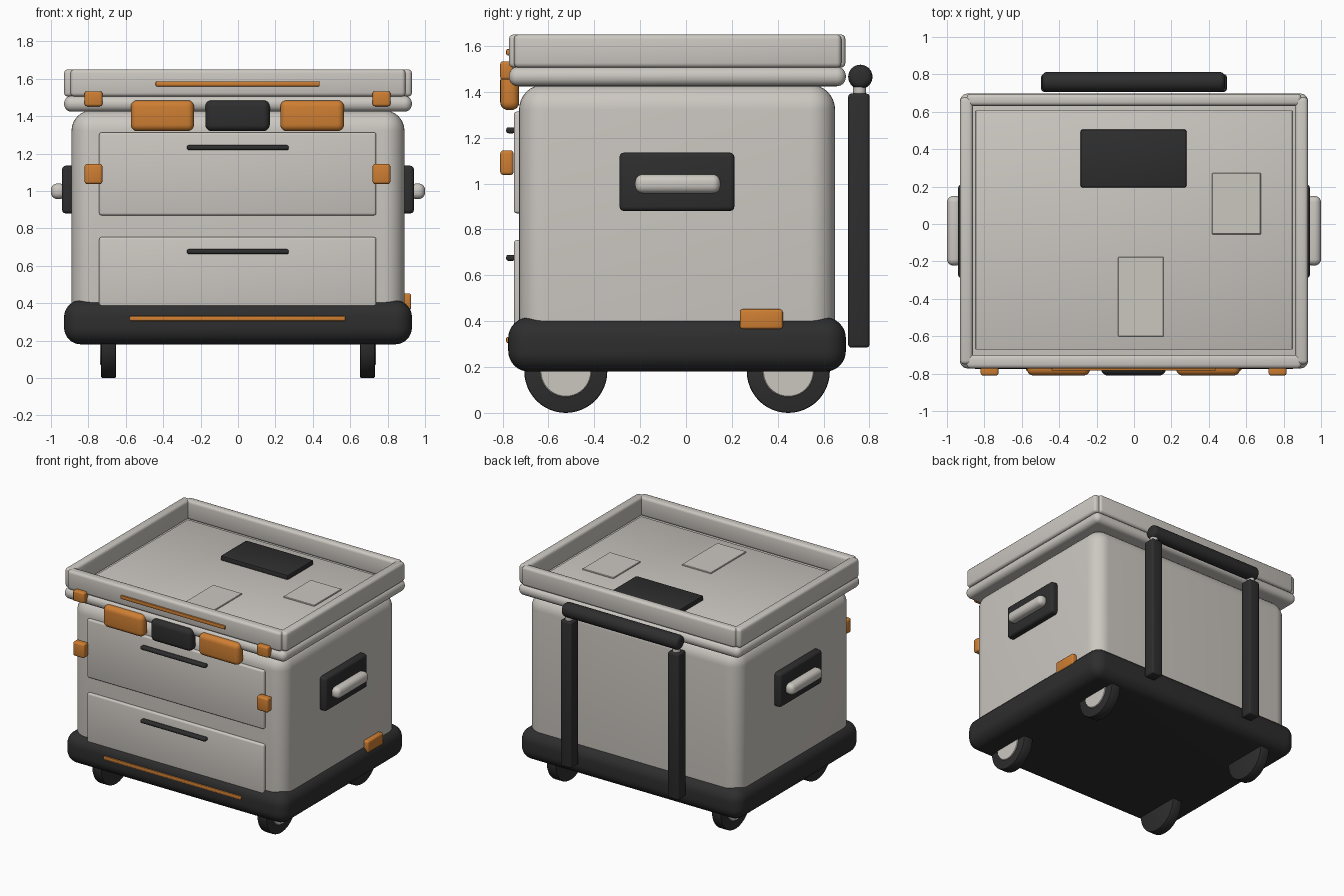
import bpy, bmesh, math
from mathutils import Matrix

if "Cube" in bpy.data.objects:
    bpy.data.objects.remove(bpy.data.objects["Cube"])


def material(name, rgb):
    m = bpy.data.materials.new(name)
    m.diffuse_color = (*rgb, 1)
    m.use_nodes = True
    m.node_tree.nodes["Principled BSDF"].inputs["Base Color"].default_value = m.diffuse_color
    return m


LIGHT = material("warm_grey", (0.60, 0.57, 0.53))
DARK = material("charcoal", (0.027, 0.027, 0.028))
ORANGE = material("orange", (0.62, 0.21, 0.032))


def finish(name, bm, mat):
    mesh = bpy.data.meshes.new(name)
    bm.to_mesh(mesh)
    bm.free()
    mesh.materials.append(mat)
    ob = bpy.data.objects.new(name, mesh)
    bpy.context.collection.objects.link(ob)
    bpy.context.view_layer.objects.active = ob
    bpy.ops.object.select_all(action='DESELECT')
    ob.select_set(True)
    bpy.ops.object.shade_smooth_by_angle(angle=math.radians(35))
    return ob


def box(name, x, y, z, mat, r=0.0, seg=3):
    """Rounded box given by its (min, max) range on each axis."""
    bm = bmesh.new()
    bmesh.ops.create_cube(bm, size=1)
    for v in bm.verts:
        v.co = [rng[0] if c < 0 else rng[1] for c, rng in zip(v.co, (x, y, z))]
    if r:
        bmesh.ops.bevel(bm, geom=bm.edges[:], offset=r, segments=seg,
                        profile=0.5, affect='EDGES', clamp_overlap=True)
    return finish(name, bm, mat)


def cylinder(name, centre, radius, length, axis, mat, r=0.0, sides=40, seg=3):
    """Cylinder along an axis with rounded rims."""
    bm = bmesh.new()
    bmesh.ops.create_cone(bm, cap_ends=True, segments=sides, radius1=radius,
                          radius2=radius, depth=length)
    if r:
        rims = [e for e in bm.edges if abs(e.verts[0].co.z - e.verts[1].co.z) < 1e-5]
        bmesh.ops.bevel(bm, geom=rims, offset=r, segments=seg,
                        profile=0.5, affect='EDGES')
    rot = {'X': Matrix.Rotation(math.pi / 2, 4, 'Y'), 'Z': Matrix.Identity(4)}[axis]
    bm.transform(Matrix.Translation(centre) @ rot)
    return finish(name, bm, mat)


def mirrored(s, a, b):
    """Range a..b on side s of the centre plane."""
    return (a, b) if s > 0 else (-b, -a)


# Body and bumper base
box("body", (-0.89, 0.89), (-0.728, 0.65), (0.25, 1.432), LIGHT, 0.11, 8)
box("base", (-0.93, 0.93), (-0.775, 0.697), (0.18, 0.416), DARK, 0.09, 8)

# Drawers with pull bars
for name, z0, z1, pull in (("upper", 0.87, 1.313, 1.232), ("lower", 0.33, 0.753, 0.676)):
    box(name + "_drawer", (-0.742, 0.739), (-0.75, -0.70), (z0, z1), LIGHT, 0.012)
    box(name + "_pull", (-0.273, 0.271), (-0.784, -0.745),
        (pull - 0.013, pull + 0.013), DARK, 0.010)

# Lid slab, tray rim and tray floor
box("lid_slab", (-0.93, 0.93), (-0.772, 0.697), (1.424, 1.509), LIGHT, 0.04, 6)
for y0, y1, side in ((-0.772, -0.70, "front"), (0.632, 0.695, "back")):
    box(side + "_rim", (-0.895, 0.895), (y0, y1), (1.505, 1.65), LIGHT, 0.02)
for s, side in ((1, "right"), (-1, "left")):
    box(side + "_rim", mirrored(s, 0.862, 0.93), (-0.75, 0.677), (1.505, 1.65), LIGHT, 0.02)
box("tray_floor", (-0.847, 0.847), (-0.672, 0.608), (1.49, 1.522), LIGHT, 0.005, 2)
box("tray_pad", (-0.285, 0.28), (0.195, 0.505), (1.51, 1.555), DARK, 0.01, 2)
box("tray_plate_right", (0.418, 0.678), (-0.055, 0.273), (1.51, 1.53), LIGHT, 0.003, 1)
box("tray_plate_front", (-0.085, 0.159), (-0.602, -0.177), (1.51, 1.53), LIGHT, 0.003, 1)

# Front latches
for name, x0, x1, mat in (("latch_left", -0.573, -0.235, ORANGE),
                          ("latch_middle", -0.175, 0.17, DARK),
                          ("latch_right", 0.226, 0.567, ORANGE)):
    box(name, (x0, x1), (-0.81, -0.727), (1.32, 1.485), mat, 0.035, 5)

# Small clips on the front corners and the right base edge
for s, side in ((1, "right"), (-1, "left")):
    x = (0.72, 0.815) if s > 0 else (-0.82, -0.725)
    box("upper_clip_" + side, x, (-0.81, -0.752), (1.453, 1.533), ORANGE, 0.012)
    box("lower_clip_" + side, x, (-0.81, -0.752), (1.037, 1.145), ORANGE, 0.014)
box("base_clip", (0.86, 0.926), (0.235, 0.422), (0.365, 0.452), ORANGE, 0.012)

# Trim strips
box("lid_strip", (-0.44, 0.437), (-0.784, -0.76), (1.559, 1.586), ORANGE, 0.006, 2)
box("base_strip", (-0.578, 0.574), (-0.784, -0.76), (0.305, 0.331), ORANGE, 0.006, 2)

# Side carry handles
for s, side in ((1, "right"), (-1, "left")):
    box("handle_plate_" + side, mirrored(s, 0.87, 0.941), (-0.29, 0.211),
        (0.88, 1.135), DARK, 0.02)
    box("handle_grip_" + side, mirrored(s, 0.92, 1.0), (-0.222, 0.15),
        (0.957, 1.04), LIGHT, 0.034, 5)

# Telescopic pull handle at the back
for s, side in ((1, "right"), (-1, "left")):
    x = s * 0.45
    box("post_" + side, (x - 0.046, x + 0.046), (0.707, 0.80), (0.285, 1.392), DARK, 0.013)
    cylinder("collar_" + side, (x, 0.757, 1.405), 0.028, 0.09, 'Z', LIGHT, sides=24)
cylinder("pull_grip", (-0.003, 0.76, 1.465), 0.053, 0.978, 'X', DARK, 0.028, 32, 4)

# Wheels with outer hubs
for s, side in ((1, "right"), (-1, "left")):
    for y, end in ((-0.524, "front"), (0.446, "back")):
        cylinder(f"wheel_{end}_{side}", (s * 0.692, y, 0.181), 0.181, 0.08, 'X',
                 DARK, 0.008, 48, 2)
        cylinder(f"hub_{end}_{side}", (s * 0.712, y, 0.181), 0.112, 0.05, 'X',
                 LIGHT, 0.004, 40, 1)
